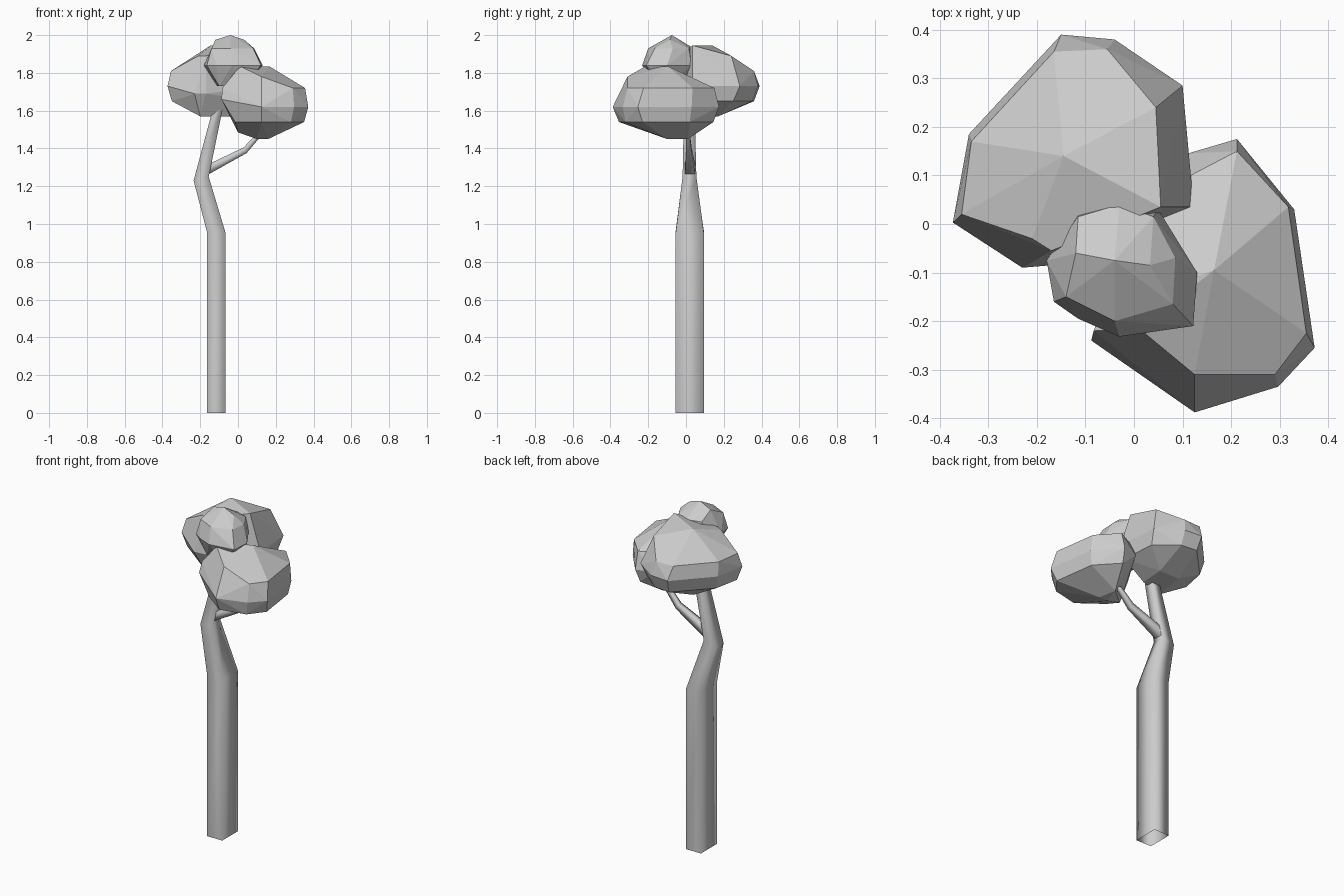
import bpy, bmesh
from math import radians


def finish(name, bm):
    bmesh.ops.recalc_face_normals(bm, faces=bm.faces[:])
    mesh = bpy.data.meshes.new(name)
    bm.to_mesh(mesh)
    bm.free()
    obj = bpy.data.objects.new(name, mesh)
    bpy.context.collection.objects.link(obj)
    return obj


def limb(name, sections):
    """Four-sided tube; each section is (x, z) of both edges plus its y range."""
    bm = bmesh.new()
    rings = []
    for (xa, za), (xb, zb), y0, y1 in sections:
        corners = ((xa, y0, za), (xb, y0, zb), (xb, y1, zb), (xa, y1, za))
        rings.append([bm.verts.new(c) for c in corners])
    for a, b in zip(rings, rings[1:]):
        for i in range(4):
            j = (i + 1) % 4
            bm.faces.new((a[i], a[j], b[j], b[i])).smooth = True
    bm.faces.new(rings[-1])
    return finish(name, bm)


def foliage(name, levels):
    """Faceted clump: convex hull around outlines (x, y) at several heights."""
    bm = bmesh.new()
    for z, outline in levels:
        for x, y in outline:
            bm.verts.new((x, y, z))
    hull = bmesh.ops.convex_hull(bm, input=bm.verts[:])
    loose = {v for v in hull["geom_interior"] if isinstance(v, bmesh.types.BMVert)}
    bmesh.ops.delete(bm, geom=list(loose), context="VERTS")
    bmesh.ops.dissolve_limit(bm, angle_limit=radians(4),
                             verts=bm.verts[:], edges=bm.edges[:])
    return finish(name, bm)


# Bent trunk, open at the ground
limb("trunk", [
    ((-0.165, 0.0), (-0.065, 0.0), -0.055, 0.095),
    ((-0.165, 0.96), (-0.065, 0.95), -0.055, 0.095),
    ((-0.235, 1.23), (-0.155, 1.25), -0.018, 0.055),
    ((-0.125, 1.64), (-0.075, 1.64), -0.01, 0.045),
])

# Side branch, sections run from lower edge to upper edge
limb("branch", [
    ((-0.17, 1.255), (-0.17, 1.31), -0.005, 0.05),
    ((0.045, 1.375), (0.03, 1.405), 0.0, 0.03),
    ((0.13, 1.475), (0.105, 1.485), 0.0, 0.02),
])

# Large clump at the back left
foliage("back_foliage", [
    (1.945, [(0.055, 0.035), (-0.145, 0.14)]),
    (1.89, [(0.045, 0.24), (-0.21, -0.03), (-0.17, -0.055)]),
    (1.81, [(-0.165, 0.355), (-0.055, 0.36), (-0.335, 0.17), (-0.355, 0.02)]),
    (1.73, [(-0.15, 0.39), (-0.04, 0.38), (0.10, 0.285), (0.123, 0.035),
            (-0.373, 0.003), (-0.34, 0.185)]),
    (1.69, [(-0.23, -0.09), (-0.17, -0.085)]),
    (1.65, [(-0.14, 0.36), (-0.04, 0.35), (0.085, 0.25), (0.10, 0.04),
            (-0.35, 0.02), (-0.32, 0.17)]),
    (1.57, [(-0.2, -0.03), (-0.05, 0.02), (-0.04, 0.17), (-0.17, 0.17)]),
])

# Large clump at the front right
foliage("front_foliage", [
    (1.835, [(0.165, -0.095), (0.12, -0.11), (0.01, -0.215)]),
    (1.78, [(0.125, -0.31)]),
    (1.72, [(0.212, 0.15), (0.318, 0.035), (0.355, -0.225), (0.29, -0.31),
            (-0.083, -0.22), (0.04, 0.06)]),
    (1.66, [(-0.088, -0.24)]),
    (1.62, [(0.212, 0.175), (0.33, 0.03), (0.372, -0.255), (0.297, -0.335),
            (0.125, -0.388), (0.11, 0.145), (-0.04, -0.1)]),
    (1.54, [(0.20, 0.145), (0.315, 0.02), (0.35, -0.23), (0.28, -0.32),
            (0.125, -0.355), (-0.015, -0.25)]),
    (1.485, [(0.0, -0.12)]),
    (1.45, [(0.16, -0.1), (0.10, -0.1), (0.14, 0.01)]),
])

# Small clump on top
foliage("top_foliage", [
    (2.0, [(-0.04, -0.075)]),
    (1.975, [(-0.12, -0.06), (0.033, -0.085)]),
    (1.93, [(-0.14, -0.15), (-0.04, -0.20), (0.08, -0.165), (0.085, -0.07),
            (0.04, 0.015), (-0.03, 0.04), (-0.115, 0.015)]),
    (1.84, [(-0.18, -0.075), (-0.165, -0.16), (-0.115, -0.195), (-0.03, -0.232),
            (0.122, -0.21), (0.13, -0.10), (0.05, 0.03), (-0.03, 0.057),
            (-0.12, 0.025)]),
    (1.73, [(-0.1, -0.15), (0.02, -0.17), (0.07, -0.1), (-0.02, 0.0),
            (-0.11, -0.05)]),
])
